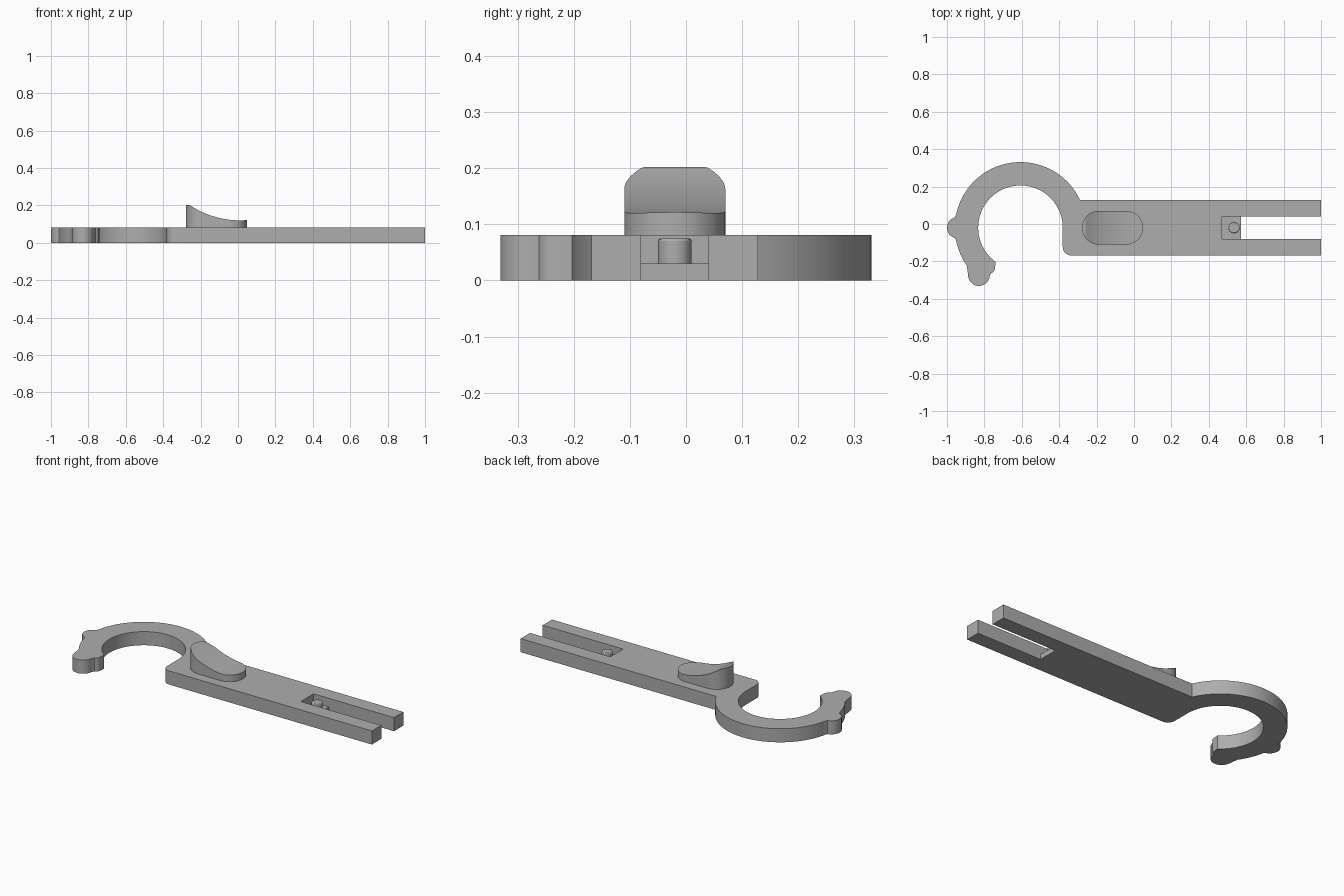
import bpy, bmesh
from math import cos, sin, radians, sqrt, asin, degrees

cube = bpy.data.objects.get("Cube")
if cube:
    bpy.data.objects.remove(cube)

grey = bpy.data.materials.new("plain grey")
grey.use_nodes = True
COLOUR = (0.42, 0.42, 0.42, 1)
grey.diffuse_color = COLOUR
grey.node_tree.nodes["Principled BSDF"].inputs["Base Color"].default_value = COLOUR

AXIS = -0.02        # centre line of the whole tool in y
THICK = 0.081


def arc(cx, cy, r, a0, a1, n):
    angles = [radians(a0 + (a1 - a0) * i / n) for i in range(n + 1)]
    return [(cx + r * cos(a), cy + r * sin(a)) for a in angles]


def finish(name, bm):
    bmesh.ops.remove_doubles(bm, verts=bm.verts, dist=1e-5)
    bmesh.ops.recalc_face_normals(bm, faces=bm.faces)
    mesh = bpy.data.meshes.new(name)
    bm.to_mesh(mesh)
    bm.free()
    mesh.materials.append(grey)
    ob = bpy.data.objects.new(name, mesh)
    bpy.context.collection.objects.link(ob)
    bpy.ops.object.select_all(action='DESELECT')
    ob.select_set(True)
    bpy.context.view_layer.objects.active = ob
    bpy.ops.object.shade_smooth_by_angle(angle=radians(30))
    return ob


def prism(name, outline, z0, z1):
    bm = bmesh.new()
    face = bm.faces.new([bm.verts.new((x, y, z0)) for x, y in outline])
    ext = bmesh.ops.extrude_face_region(bm, geom=[face])
    top = [v for v in ext["geom"] if isinstance(v, bmesh.types.BMVert)]
    bmesh.ops.translate(bm, verts=top, vec=(0, 0, z1 - z0))
    return finish(name, bm)


# Hook and forked handle as one outline
RX, OUTER, INNER = -0.607, 0.351, 0.226
HALF, SLOT = 0.148, 0.06
SLOT_START, SLOT_THROUGH = 0.47, 0.572
join = degrees(asin(HALF / OUTER))
outline = [(1, AXIS + HALF)]
outline += arc(RX, AXIS, OUTER, join, 169, 48)
outline += arc(-0.943, AXIS, 0.057, 105, 255, 16)          # outer nub
outline += arc(RX, AXIS, OUTER, 191, 215, 8)
outline += arc(-0.829, -0.273, 0.058, 180, 355, 20)        # tip lobe
outline += arc(-0.773, -0.234, 0.03, -70, 0, 8)            # small inner lobe
outline += arc(RX, AXIS, INNER, 234, 360, 36)[:1]
outline += arc(RX, AXIS, INNER, 232, 0, 64)
outline += arc(RX + INNER + 0.045, AXIS - HALF + 0.045, 0.045, 180, 270, 8)
outline += [(1, AXIS - HALF), (1, AXIS - SLOT), (SLOT_START, AXIS - SLOT),
            (SLOT_START, AXIS + SLOT), (1, AXIS + SLOT)]
prism("hook_and_handle", outline, 0, THICK)

# Thin ledge at the closed end of the slot
prism("slot_ledge", [(SLOT_START, AXIS - SLOT), (SLOT_THROUGH, AXIS - SLOT),
                     (SLOT_THROUGH, AXIS + SLOT), (SLOT_START, AXIS + SLOT)], 0, 0.03)

# Pin standing on the ledge, with a softened top
pin = prism("ledge_pin", arc(0.535, AXIS, 0.03, 0, 345, 23), 0.03, 0.075)
bm = bmesh.new()
bm.from_mesh(pin.data)
rim = [e for e in bm.edges if all(v.co.z > 0.07 for v in e.verts)]
bmesh.ops.bevel(bm, geom=rim, offset=0.005, segments=2, affect='EDGES', profile=0.5)
bm.to_mesh(pin.data)
bm.free()

# Thumb rest: rounded-end block with a scooped top
X0, X1, R = -0.278, 0.048, 0.09
SCOOP_X, SCOOP_R, LOW, HIGH = 0.01, 0.479, 0.12, 0.202


def top_height(x):
    return min(HIGH, LOW + SCOOP_R - sqrt(SCOOP_R ** 2 - (x - SCOOP_X) ** 2))


left = [(x, y - AXIS) for x, y in arc(X0 + R, AXIS, R, 180, 90, 20)]
right = [(x, y - AXIS) for x, y in arc(X1 - R, AXIS, R, 90, 0, 20)]
span = X1 - X0 - 2 * R
middle = [(X0 + R + span * i / 10, R) for i in range(1, 10)]
bm = bmesh.new()
previous = None
for x, w in left + middle + right:
    h = top_height(x)
    ring = [bm.verts.new((x, AXIS + s * w, z))
            for s, z in ((-1, THICK - 0.001), (1, THICK - 0.001), (1, h), (-1, h))]
    if previous:
        for i in range(4):
            j = (i + 1) % 4
            bm.faces.new((previous[i], previous[j], ring[j], ring[i]))
    previous = ring
finish("thumb_rest", bm)
